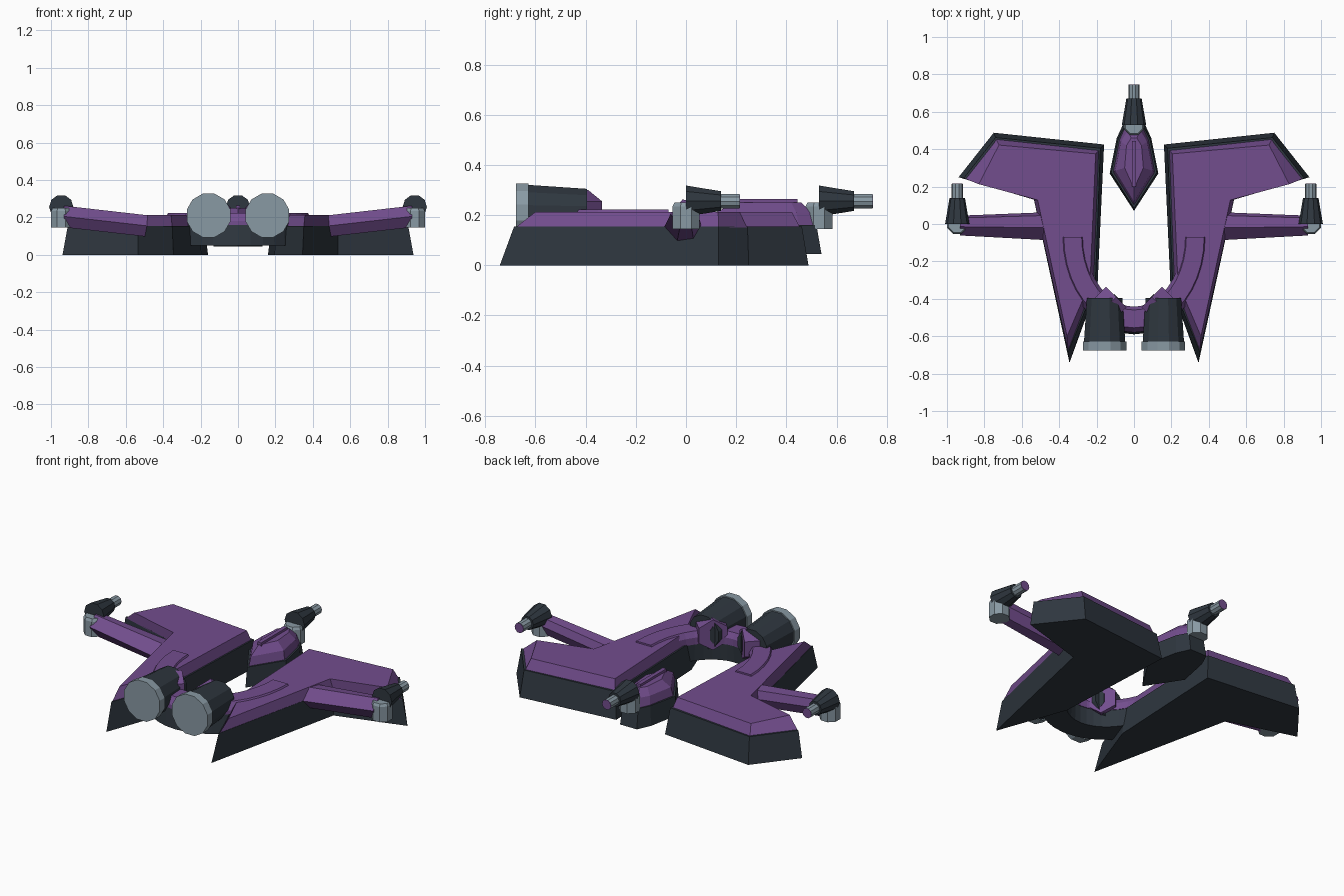
import bpy, bmesh, math
from mathutils import Vector

if "Cube" in bpy.data.objects:
    bpy.data.objects.remove(bpy.data.objects["Cube"])


def material(name, rgb):
    m = bpy.data.materials.new(name)
    m.diffuse_color = (*rgb, 1)
    m.use_nodes = True
    m.node_tree.nodes["Principled BSDF"].inputs["Base Color"].default_value = m.diffuse_color
    return m


DARK = material("dark_hull", (0.028, 0.038, 0.05))
PURPLE = material("purple_armor", (0.17, 0.075, 0.27))
GREY = material("steel", (0.25, 0.32, 0.37))


def loft(name, rings, mat, mirror=False):
    """Skin a list of equal-length point rings and cap both ends."""
    bm = bmesh.new()
    vs = [[bm.verts.new(p) for p in r] for r in rings]
    n = len(rings[0])
    for a, b in zip(vs, vs[1:]):
        for i in range(n):
            j = (i + 1) % n
            bm.faces.new((a[i], a[j], b[j], b[i]))
    bm.faces.new(vs[0][::-1])
    bm.faces.new(vs[-1])
    bmesh.ops.recalc_face_normals(bm, faces=bm.faces)
    me = bpy.data.meshes.new(name)
    bm.to_mesh(me)
    bm.free()
    me.materials.append(mat)
    ob = bpy.data.objects.new(name, me)
    bpy.context.collection.objects.link(ob)
    if mirror:
        ob.modifiers.new("mirror", 'MIRROR').use_mirror_merge = False
    return ob


def level(pts, z):
    return [(x, y, z) for x, y in pts]


def both(pts):
    """Complete a half outline that starts on the centre line."""
    return pts + [(-x, y) for x, y in reversed(pts) if x > 0]


def circle(c, axis, r, n, rot=0.0, squash=1.0):
    axis = Vector(axis).normalized()
    up = Vector((0, 1, 0)) if abs(axis.z) > 0.9 else Vector((0, 0, 1))
    side = axis.cross(up)
    return [Vector(c) + r * (squash * math.sin(t) * side + math.cos(t) * up)
            for t in (2 * math.pi * (i + rot) / n for i in range(n))]


def turned(name, x, z, profile, n, mat, mirror):
    """Round part along y, from (y, radius) pairs."""
    loft(name, [circle((x, y, z), (0, 1, 0), r, n, 0.5) for y, r in profile], mat, mirror)


# Wings: flared dark hull under a chamfered purple plate
hull_low = [(.16, .425), (.75, .488), (.938, .25), (.535, .13), (.345, -.742), (.195, -.33)]
hull_top = [(.18, .405), (.74, .462), (.91, .245), (.535, .13), (.352, -.685), (.207, -.325)]
loft("wing_hull", [level(hull_low, 0), level(hull_top, .155)], DARK, True)
plate_low = [(.188, .395), (.738, .455), (.905, .243), (.535, .13), (.352, -.68), (.215, -.32)]
plate_top = [(.205, .375), (.722, .422), (.83, .213), (.515, .128), (.358, -.6), (.235, -.315)]
loft("wing_plate", [level(plate_low, .15), level(plate_top, .213)], PURPLE, True)

# Rear yoke: U-shaped sweep joining the wings


def sweep(name, section, mat):
    rings = []
    for i in range(21):
        t = math.radians(-90 + 9 * i)
        p = Vector((.33 * math.sin(t), -.07 - .44 * math.cos(t), 0))
        out = Vector((.44 * math.sin(t), -.33 * math.cos(t), 0)).normalized()
        rings.append([p + out * s + Vector((0, 0, z)) for s, z in section])
    loft(name, rings, mat)


sweep("yoke_hull", [(-.06, .05), (.08, .05), (.07, .158), (-.065, .158)], DARK)
sweep("yoke_plate", [(-.068, .15), (.07, .15), (.07, .18), (.045, .222), (-.05, .222), (-.068, .19)], PURPLE)

# Side arms: six-sided beams rising outwards
arm = [(-.085, .155), (-.02, .212), (.045, .205), (.062, .16), (.03, .105), (-.035, .097)]
loft("side_arm", [[(x, y * s, z + dz) for y, z in arm]
                  for x, s, dz in ((.36, 1.1, -.008), (.49, 1, 0), (.93, .72, .05))], PURPLE, True)

# Blasters: two on the arms, one on the nose
for label, x, y, mir in (("arm", .945, 0, True), ("nose", 0, .53, False)):
    loft(label + "_gun_mount", [circle((x, y, z), (0, 0, 1), r, 8, .5)
                                for z, r in ((.145, .058), (.235, .058), (.25, .05))], GREY, mir)
    turned(label + "_gun_body", x, .256, [(y, .065), (y + .14, .041)], 10, DARK, mir)
    turned(label + "_gun_barrel", x, .255, [(y + .13, .03), (y + .213, .03)], 10, GREY, mir)
    turned(label + "_gun_tip", x, .255, [(y + .212, .029), (y + .216, .029)], 10, PURPLE, mir)

# Centre pod: dark keel, purple canopy and a thin spine
keel = both([(0, .07), (.13, .27), (.092, .46), (.055, .54)])
keel_top = both([(0, .085), (.122, .275), (.085, .455), (.05, .52)])
loft("pod_keel", [level(keel, .045), level(keel_top, .16)], DARK)
canopy = [both([(0, .1), (.112, .278), (.078, .45), (.045, .525)]),
          both([(0, .12), (.1, .285), (.07, .44), (.035, .5)]),
          both([(0, .19), (.05, .3), (.04, .42), (.015, .46)])]
loft("pod_canopy", [level(r, z) for r, z in zip(canopy, (.155, .21, .25))], PURPLE)
loft("pod_spine", [[(-w, y, .22), (w, y, .22), (w, y, .264), (-w, y, .264)]
                   for y, w in ((.2, .012), (.445, .012))], PURPLE)

# Engines
turned("engine_body", .157, .21, [(-.64, .115), (-.395, .098)], 12, DARK, True)
turned("engine_nozzle", .157, .21, [(-.677, .121), (-.628, .121)], 12, GREY, True)

# Hexagonal intakes facing diagonally inwards, each with a dark slit
facing = Vector((-1, 1, 0)).normalized()
face = Vector((.095, -.39, .21))
loft("intake_block", [circle(face - facing * d, facing, .09, 6) for d in (.13, 0)], PURPLE, True)
loft("intake_slit", [circle(face + facing * d, facing, .052, 6, 0, .4) for d in (-.02, .003)], DARK, True)
